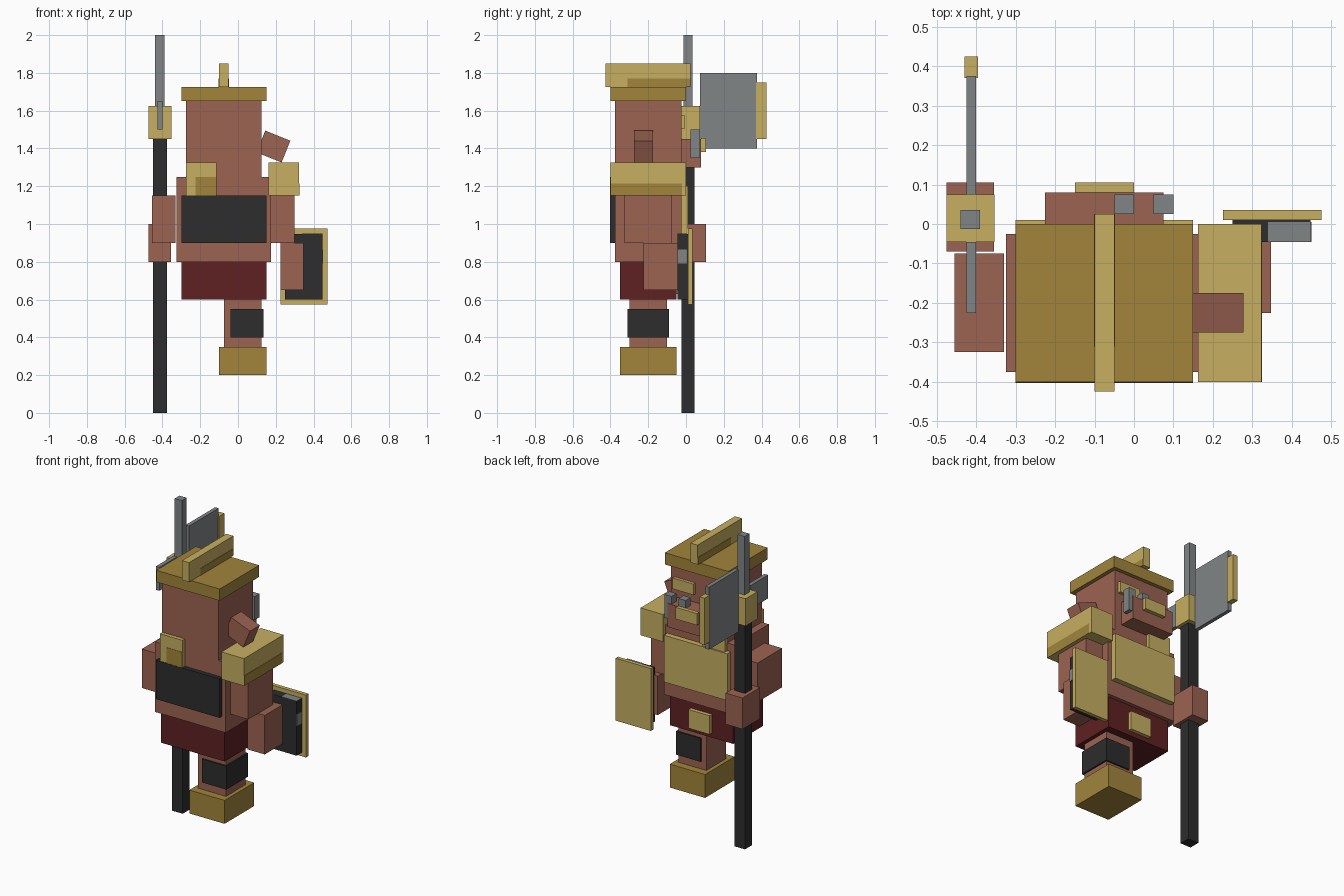
import bpy
import math

cube = bpy.data.objects.get("Cube")
if cube:
    bpy.data.objects.remove(cube, do_unlink=True)


def material(name, rgb):
    m = bpy.data.materials.new(name)
    m.use_nodes = True
    m.diffuse_color = (*rgb, 1)
    bsdf = next(n for n in m.node_tree.nodes if n.type == 'BSDF_PRINCIPLED')
    bsdf.inputs["Base Color"].default_value = (*rgb, 1)
    return m


SKIN = material("skin", (0.33, 0.125, 0.084))
GOLD = material("light_gold", (0.57, 0.43, 0.12))
BRONZE = material("dark_gold", (0.36, 0.235, 0.045))
STEEL = material("steel", (0.22, 0.235, 0.24))
BLACK = material("charcoal", (0.026, 0.026, 0.026))
MAROON = material("maroon", (0.112, 0.015, 0.016))


def box(name, mat, x, y, z, tilt=0):
    """Box spanning the given x, y and z ranges, tilted about y."""
    spans = (x, y, z)
    bpy.ops.mesh.primitive_cube_add(size=1, location=[sum(s) / 2 for s in spans])
    ob = bpy.context.object
    ob.name = name
    ob.scale = [s[1] - s[0] for s in spans]
    ob.rotation_euler.y = math.radians(tilt)
    ob.data.materials.append(mat)
    return ob


# Foot, leg and skirt
box("foot", BRONZE, (-.1, .15), (-.35, -.05), (.2, .35))
box("leg", SKIN, (-.075, .125), (-.3, -.1), (.35, .6))
box("leg_band", BLACK, (-.04, .135), (-.31, -.09), (.4, .55))
box("skirt", MAROON, (-.3, .15), (-.35, -.05), (.6, .8))
box("belt_buckle", GOLD, (-.15, 0), (-.05, -.025), (.63, .75))

# Torso and its plates
box("torso", SKIN, (-.325, .175), (-.375, -.025), (.8, 1.25))
box("dark_plate", BLACK, (-.3, .15), (-.403, -.375), (.9, 1.15))
box("gold_plate", GOLD, (-.3, .15), (-.025, .01), (.9, 1.2))

# Shoulder pads with darker lower edges
for side, x in (("right", (-.275, -.115)), ("left", (.162, .323))):
    box(side + "_shoulder_pad", GOLD, x, (-.4, 0), (1.15, 1.325))
box("left_pad_edge", BRONZE, (.323, .325), (-.4, -.02), (1.15, 1.215))
box("right_pad_edge", BRONZE, (-.225, -.115), (-.402, -.4), (1.15, 1.25))

# Head, snout and ear
box("head", SKIN, (-.275, .125), (-.375, -.025), (1.25, 1.65))
box("snout", SKIN, (-.225, .075), (-.025, .08), (1.3, 1.45))
box("ear", SKIN, (.116, .259), (-.275, -.175), (1.348, 1.472), tilt=22)
box("nose_ring", GOLD, (-.15, 0), (.08, .105), (1.38, 1.455))
box("brow_plate", GOLD, (-.05, .1), (-.025, -.005), (1.505, 1.575))
for side, x in (("right", -.05), ("left", .05)):
    box(side + "_tusk", STEEL, (x, x + .05), (.025, .075), (1.35, 1.5))

# Hat and crest
box("hat", BRONZE, (-.3, .15), (-.4, 0), (1.65, 1.725))
box("crest", GOLD, (-.1, -.05), (-.425, .025), (1.725, 1.85))
for side, x in (("right", (-.102, -.1)), ("left", (-.05, -.048))):
    box(side + "_crest_edge", BRONZE, x, (-.31, .025), (1.725, 1.77))

# Arms
for side, x in (("right", (-.455, -.33)), ("left", (.175, .3))):
    box(side + "_upper_arm", SKIN, x, (-.325, -.075), (.9, 1.15))
box("right_hand", SKIN, (-.475, -.355), (-.07, .105), (.8, 1.0))
box("left_forearm", SKIN, (.225, .347), (-.225, -.035), (.65, .9))

# Shield
box("shield_core", BLACK, (.25, .447), (-.045, .01), (.6, .948))
box("shield_face", GOLD, (.225, .475), (.01, .035), (.575, .975))
box("shield_top_rim", STEEL, (.34, .447), (-.045, .005), (.948, .95))
box("shield_side_rim", STEEL, (.447, .45), (-.045, .005), (.79, .865))

# Axe
box("axe_pole", BLACK, (-.45, -.375), (-.025, .045), (0, 1.45))
box("axe_socket", GOLD, (-.475, -.353), (-.045, .075), (1.45, 1.625))
box("axe_tip", STEEL, (-.44, -.39), (-.013, .035), (1.625, 2))
box("axe_blade", STEEL, (-.425, -.4), (.075, .375), (1.4, 1.8))
box("axe_edge", GOLD, (-.43, -.395), (.37, .425), (1.45, 1.75))
box("axe_spike", STEEL, (-.425, -.4), (-.225, -.045), (1.5, 1.65))
